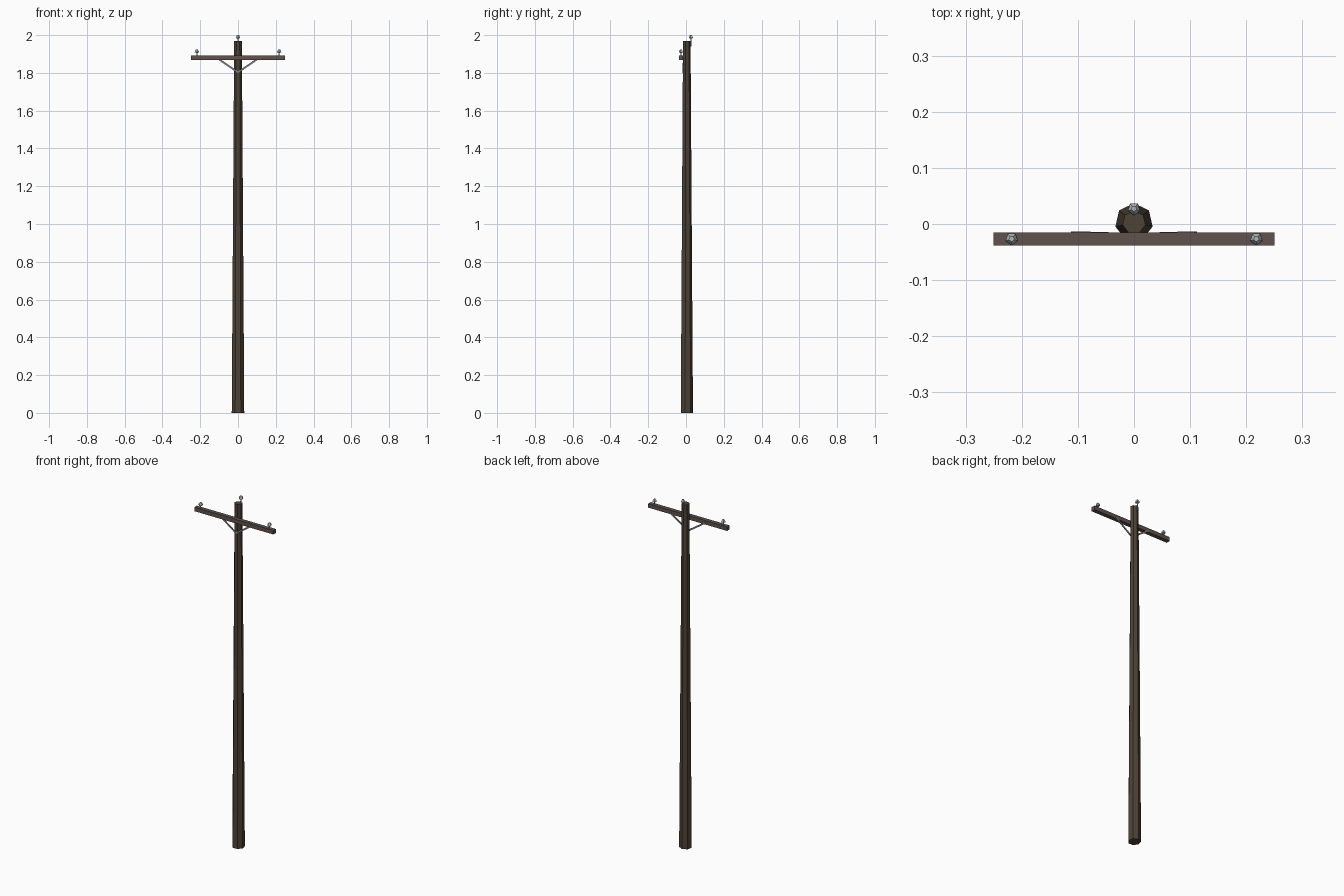
import bpy, bmesh, math
from mathutils import Vector

if "Cube" in bpy.data.objects:
    bpy.data.objects.remove(bpy.data.objects["Cube"])


def material(name, rgb):
    m = bpy.data.materials.new(name)
    m.diffuse_color = (*rgb, 1)
    m.use_nodes = True
    m.node_tree.nodes["Principled BSDF"].inputs["Base Color"].default_value = m.diffuse_color
    return m


WOOD = material("dark_wood", (0.075, 0.056, 0.036))
ARM = material("arm_wood", (0.115, 0.085, 0.075))
STEEL = material("steel", (0.22, 0.21, 0.24))
GLASS = material("porcelain", (0.45, 0.5, 0.5))


def finish(name, bm, mat):
    bmesh.ops.recalc_face_normals(bm, faces=bm.faces)
    me = bpy.data.meshes.new(name)
    bm.to_mesh(me)
    bm.free()
    me.materials.append(mat)
    ob = bpy.data.objects.new(name, me)
    bpy.context.collection.objects.link(ob)
    return ob


def lathe(name, profile, sides, start, centre, mat):
    """Low-poly turned solid from (radius, height) pairs, capped at both ends."""
    bm = bmesh.new()
    rings = []
    for r, z in profile:
        angles = [start + math.tau * i / sides for i in range(sides)]
        rings.append([bm.verts.new((centre[0] + r * math.cos(a),
                                    centre[1] + r * math.sin(a),
                                    centre[2] + z)) for a in angles])
    for lo, hi in zip(rings, rings[1:]):
        for i in range(sides):
            j = (i + 1) % sides
            bm.faces.new((lo[i], lo[j], hi[j], hi[i]))
    bm.faces.new(rings[0])
    bm.faces.new(rings[-1])
    return finish(name, bm, mat)


def bar(name, a, b, width, depth, mat):
    """Rectangular bar from a to b; depth lies along y."""
    a, b = Vector(a), Vector(b)
    d = (b - a).normalized()
    side = d.cross(Vector((0, 1, 0))).normalized() * width / 2
    back = Vector((0, depth / 2, 0))
    bm = bmesh.new()
    ends = [[bm.verts.new(p + side * s + back * t)
             for s, t in ((-1, -1), (1, -1), (1, 1), (-1, 1))] for p in (a, b)]
    for i in range(4):
        j = (i + 1) % 4
        bm.faces.new((ends[0][i], ends[0][j], ends[1][j], ends[1][i]))
    bm.faces.new(ends[0])
    bm.faces.new(ends[1])
    return finish(name, bm, mat)


# Tapered seven-sided pole
lathe("pole", [(0.034, 0), (0.021, 1.968)], 7, math.pi / 2, (0, 0.003, 0), WOOD)

# Crossarm in front of the pole
bar("crossarm", (-0.25, -0.0265, 1.881), (0.25, -0.0265, 1.881), 0.023, 0.023, ARM)

# Insulators: thin pin with a flared five-sided cap
CAP = [(0.003, 0), (0.003, 0.014), (0.012, 0.016), (0.011, 0.023), (0.005, 0.032)]


def insulator(name, centre):
    lathe(name, CAP, 5, -math.pi / 2, centre, GLASS)


for s, label in ((-1, "left"), (1, "right")):
    # Flat brace from pole to the back of the arm
    bar("brace_" + label, (0, -0.0175, 1.803), (s * 0.11, -0.0145, 1.878),
        0.009, 0.003, STEEL)
    insulator("insulator_" + label, (s * 0.218, -0.0265, 1.892))

# Pole-top insulator on a small pin bracket behind the pole
insulator("insulator_top", (0, 0.027, 1.968))
bar("top_pin", (0, 0.026, 1.94), (0, 0.026, 1.97), 0.006, 0.005, STEEL)
